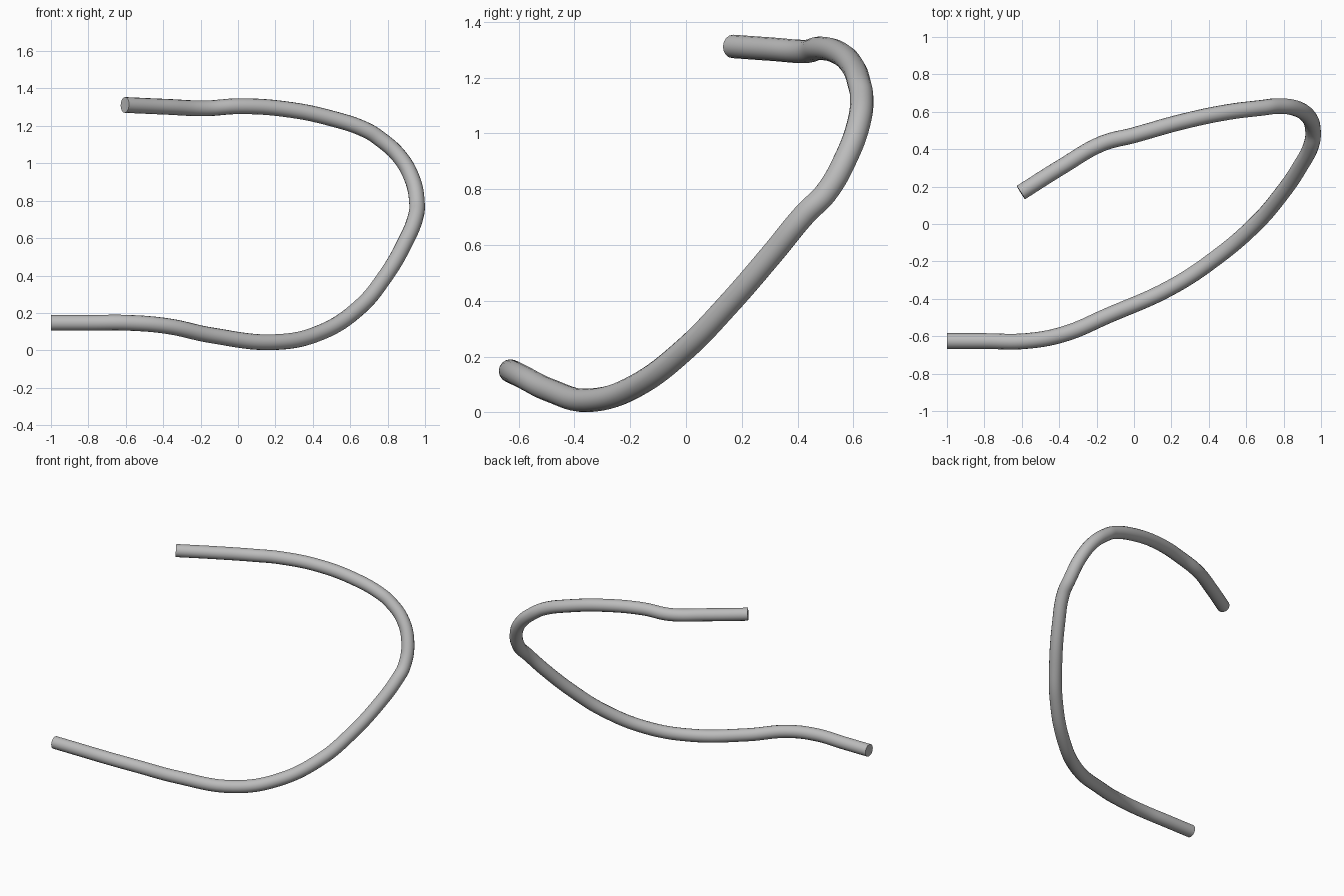
import bpy
from mathutils import Vector

cube = bpy.data.objects.get("Cube")
if cube:
    bpy.data.objects.remove(cube, do_unlink=True)

RADIUS = 0.042

# Plain grey finish
grey = bpy.data.materials.new("plain grey")
grey.use_nodes = True
colour = (0.5, 0.5, 0.5, 1)
grey.diffuse_color = colour
grey.node_tree.nodes["Principled BSDF"].inputs["Base Color"].default_value = colour

# Centre line of the bent tube, from the lower end to the upper end
path = [
    (-1, -.626, .147), (-.8, -.626, .147), (-.58, -.626, .147),
    (-.38, -.59, .13), (-.14, -.49, .08), (.2, -.338, .044),
    (.44, -.18, .095), (.65, 0, .23), (.78, .15, .385),
    (.89, .31, .57), (.95, .43, .715), (.957, .5, .785),
    (.93, .577, .92), (.86, .62, 1.04), (.76, .63, 1.13),
    (.69, .622, 1.175), (.5, .598, 1.24), (.25, .545, 1.29),
    (0, .475, 1.305), (-.17, .43, 1.294), (-.38, .31, 1.302),
    (-.605, .168, 1.312),
]

curve = bpy.data.curves.new("bent_tube", "CURVE")
curve.dimensions = "3D"
curve.bevel_depth = RADIUS
curve.bevel_resolution = 6
curve.resolution_u = 8
curve.use_fill_caps = True
spline = curve.splines.new("BEZIER")
spline.bezier_points.add(len(path) - 1)
for point, co in zip(spline.bezier_points, path):
    point.co = Vector(co)
    point.handle_left_type = point.handle_right_type = "AUTO"

tube = bpy.data.objects.new("bent_tube", curve)
bpy.context.collection.objects.link(tube)
curve.materials.append(grey)

# Turn the swept tube into a mesh with smooth sides and sharp end rims
bpy.ops.object.select_all(action="DESELECT")
tube.select_set(True)
bpy.context.view_layer.objects.active = tube
bpy.ops.object.convert(target="MESH")
bpy.ops.object.shade_smooth_by_angle(angle=0.7)
